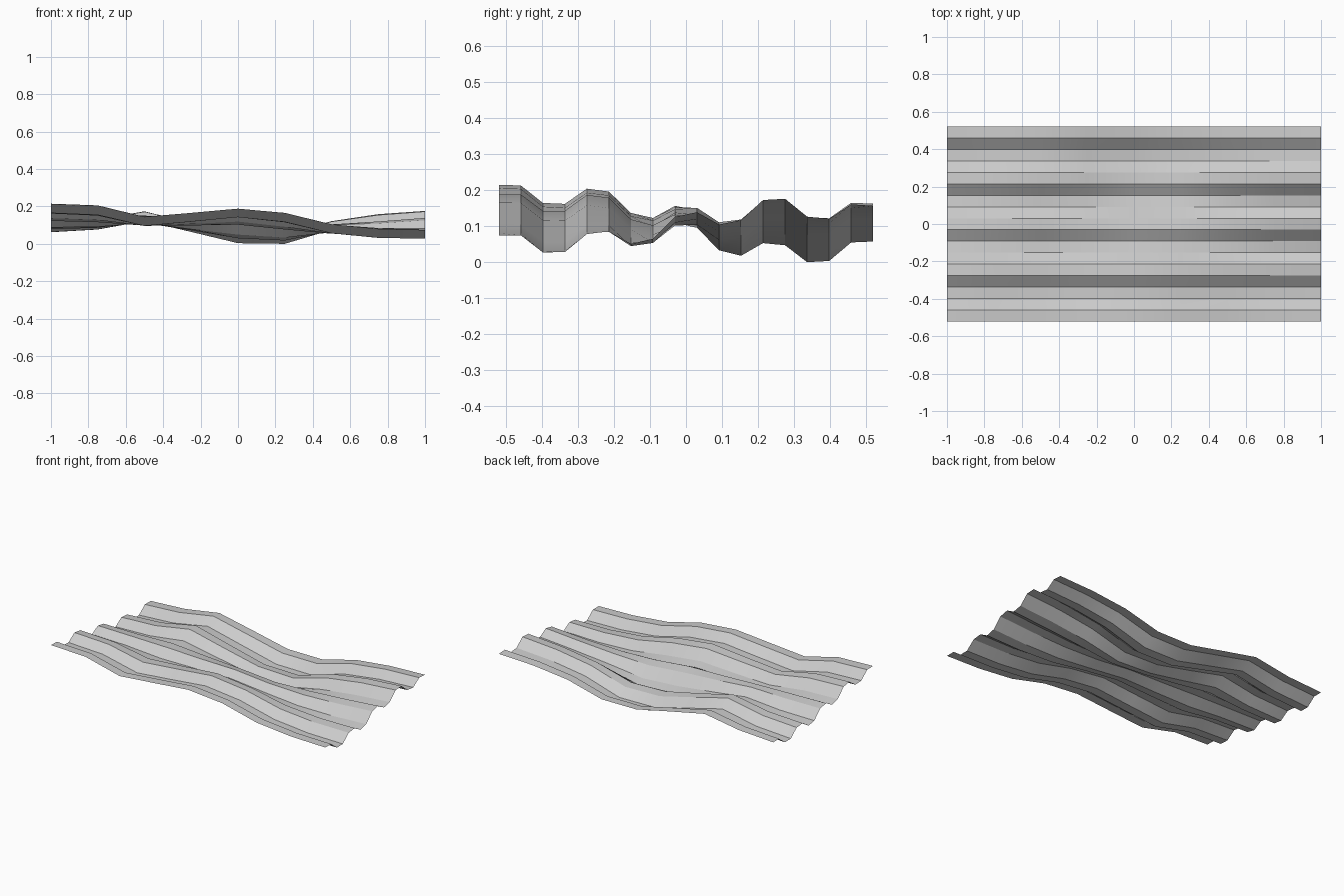
import bpy, bmesh, math

if "Cube" in bpy.data.objects:
    bpy.data.objects.remove(bpy.data.objects["Cube"])

# Warp of the sheet: ridge height at five stations across y, one row per x step
STATIONS = [-0.52, -0.25, 0.0, 0.25, 0.52]
ROWS = [
    (.212, .199, .148, .112, .106),
    (.203, .188, .145, .125, .120),
    (.142, .140, .146, .171, .160),
    (.163, .160, .132, .110, .109),
    (.185, .182, .122, .052, .056),
    (.163, .153, .100, .046, .055),
    (.102, .100, .100, .118, .118),
    (.078, .079, .112, .155, .145),
    (.072, .078, .130, .173, .154),
]
FLUTE_DEPTH = 0.047
NY = 18


def ridge_height(row, y):
    """Cubic interpolation across the sheet width."""
    i = max(k for k in range(4) if y >= STATIONS[k] - 1e-6)
    t = (y - STATIONS[i]) / (STATIONS[i + 1] - STATIONS[i])
    p0, p1 = row[max(i - 1, 0)], row[i]
    p2, p3 = row[i + 1], row[min(i + 2, 4)]
    m1, m2 = (p2 - p0) / 2, (p3 - p1) / 2
    return ((2*t**3 - 3*t**2 + 1) * p1 + (t**3 - 2*t**2 + t) * m1
            + (3*t**2 - 2*t**3) * p2 + (t**3 - t**2) * m2)


# Corrugated sheet: pairs of ridge and valley lines running along x
bm = bmesh.new()
grid = []
for i, row in enumerate(ROWS):
    line = []
    for j in range(NY):
        y = -0.52 + 1.04 * j / (NY - 1)
        valley = (j // 2) % 2
        line.append(bm.verts.new((-1 + i * 0.25, y,
                                  ridge_height(row, y) - valley * FLUTE_DEPTH)))
    grid.append(line)
for i in range(len(ROWS) - 1):
    for j in range(NY - 1):
        bm.faces.new((grid[i][j], grid[i + 1][j],
                      grid[i + 1][j + 1], grid[i][j + 1]))

# Rest the sheet on the ground
low = min(v.co.z for v in bm.verts)
for v in bm.verts:
    v.co.z -= low

mesh = bpy.data.meshes.new("corrugated_sheet")
bm.to_mesh(mesh)
bm.free()
sheet = bpy.data.objects.new("corrugated_sheet", mesh)
bpy.context.collection.objects.link(sheet)
bpy.context.view_layer.objects.active = sheet
sheet.select_set(True)
bpy.ops.object.shade_smooth_by_angle(angle=math.radians(30))
